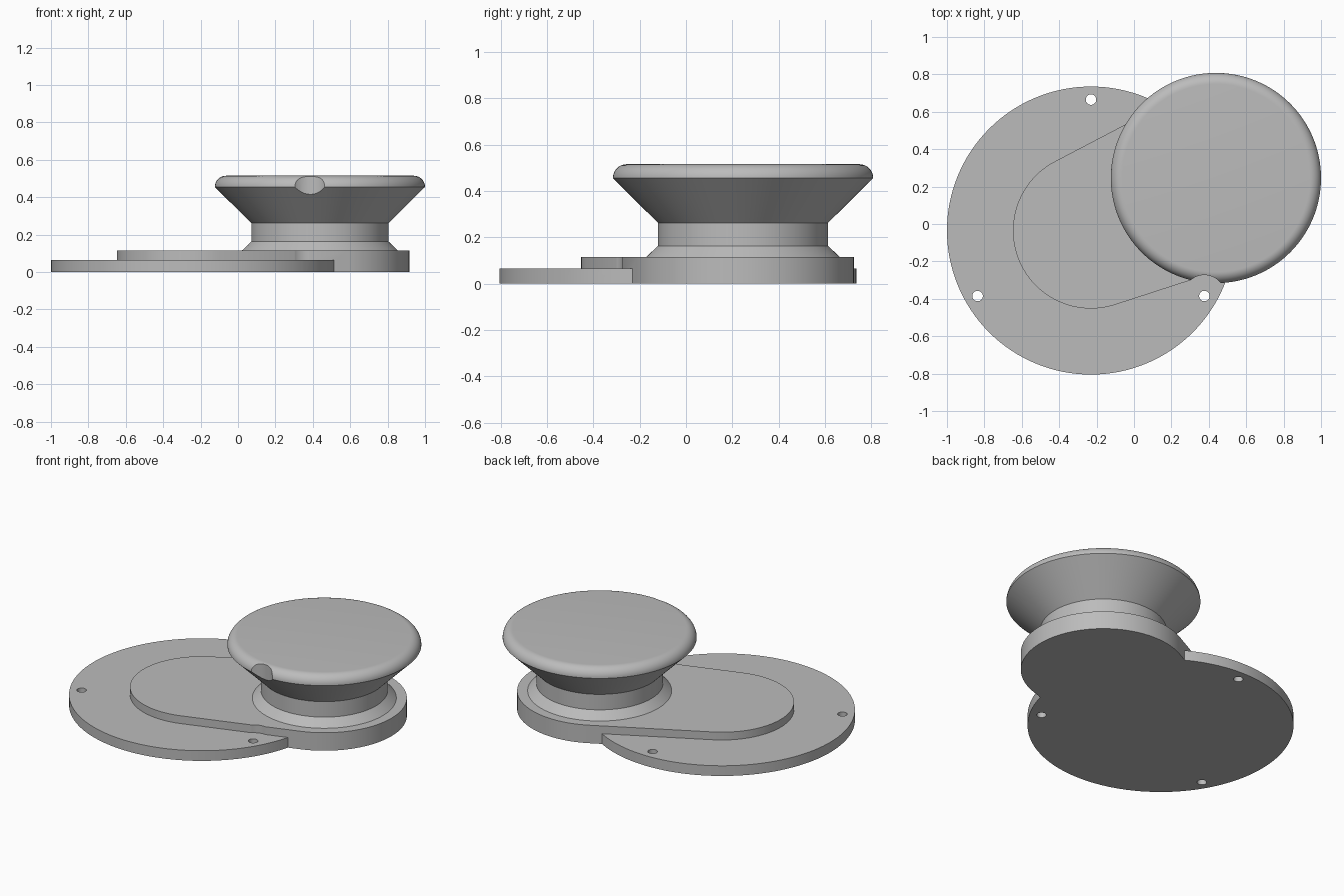
import bpy, bmesh
from math import sin, cos, pi, atan2, acos, hypot, radians
from mathutils import Vector

cube = bpy.data.objects.get("Cube")
if cube:
    bpy.data.objects.remove(cube, do_unlink=True)

grey = bpy.data.materials.new("plain grey")
grey.use_nodes = True
grey.diffuse_color = (0.5, 0.5, 0.5, 1)
grey.node_tree.nodes["Principled BSDF"].inputs["Base Color"].default_value = (0.5, 0.5, 0.5, 1)

PLATE = Vector((-0.23, -0.035))
KNOB = Vector((0.438, 0.246))
PLATE_TOP, ARM_TOP = 0.065, 0.115


def arc(centre, radius, start, end, steps):
    """Points along a circular arc, end point included."""
    angles = [start + (end - start) * i / steps for i in range(steps + 1)]
    return [(centre[0] + radius * cos(a), centre[1] + radius * sin(a)) for a in angles]


def finish(name, bm):
    bmesh.ops.recalc_face_normals(bm, faces=bm.faces)
    mesh = bpy.data.meshes.new(name)
    bm.to_mesh(mesh)
    bm.free()
    mesh.materials.append(grey)
    obj = bpy.data.objects.new(name, mesh)
    bpy.context.collection.objects.link(obj)
    return obj


def prism(name, outline, bottom, top):
    bm = bmesh.new()
    face = bm.faces.new([bm.verts.new((x, y, bottom)) for x, y in outline])
    grown = bmesh.ops.extrude_face_region(bm, geom=[face], use_keep_orig=True)
    verts = [v for v in grown["geom"] if isinstance(v, bmesh.types.BMVert)]
    bmesh.ops.translate(bm, verts=verts, vec=(0, 0, top - bottom))
    return finish(name, bm)


def cylinder(name, centre, radius, bottom, top, steps):
    return prism(name, arc(centre, radius, 0, 2 * pi, steps)[:-1], bottom, top)


def lathe(name, centre, profile, steps):
    """Closed solid turned from (radius, height) points around a vertical axis."""
    bm = bmesh.new()
    rings = [[bm.verts.new((x, y, z)) for x, y in arc(centre, r, 0, 2 * pi, steps)[:-1]]
             for r, z in profile]
    for low, high in zip(rings, rings[1:]):
        for i in range(steps):
            j = (i + 1) % steps
            bm.faces.new((low[i], low[j], high[j], high[i]))
    bm.faces.new(rings[0])
    bm.faces.new(rings[-1])
    return finish(name, bm)


def select(obj):
    bpy.ops.object.select_all(action="DESELECT")
    obj.select_set(True)
    bpy.context.view_layer.objects.active = obj


def combine(obj, tool, operation):
    select(obj)
    mod = obj.modifiers.new(operation.lower(), "BOOLEAN")
    mod.operation, mod.object, mod.solver = operation, tool, "EXACT"
    bpy.ops.object.modifier_apply(modifier=mod.name)


def discard(obj):
    bpy.data.objects.remove(obj, do_unlink=True)


# Round mounting plate
base = cylinder("mounting_plate", PLATE, 0.77, 0, PLATE_TOP, 128)

# Raised arm: two circles joined by their outer tangents
small, large = 0.417, 0.478
offset = KNOB - PLATE
heading = atan2(offset.y, offset.x)
spread = acos((small - large) / hypot(*offset))
outline = (arc(PLATE, small, heading + spread, heading + 2 * pi - spread, 64)
           + arc(KNOB, large, heading - spread, heading + spread, 72))
arm = prism("arm", outline, 0, ARM_TOP)
combine(base, arm, "UNION")
discard(arm)

# Turned knob with a narrow neck and a rounded rim
rim = arc((0.502, 0.455), 0.06, 0, pi / 2, 10)
profile = [(0.417, ARM_TOP), (0.367, 0.163), (0.367, 0.262)] + rim
knob = lathe("knob", KNOB, profile, 128)

# Three screw holes through the plate
holes = [PLATE + Vector((cos(radians(a)), sin(radians(a)))) * 0.7 for a in (90, 210, 330)]
for spot in holes:
    cutter = cylinder("hole_cutter", spot, 0.028, -0.1, 0.3, 32)
    combine(base, cutter, "DIFFERENCE")
    discard(cutter)

# Screwdriver clearance above the hole beside the knob
clearance = cylinder("clearance_cutter", holes[2], 0.112, PLATE_TOP, 0.7, 64)
for part in (base, knob):
    combine(part, clearance, "DIFFERENCE")
discard(clearance)

for part in (base, knob):
    select(part)
    bpy.ops.object.shade_smooth_by_angle(angle=radians(25))
